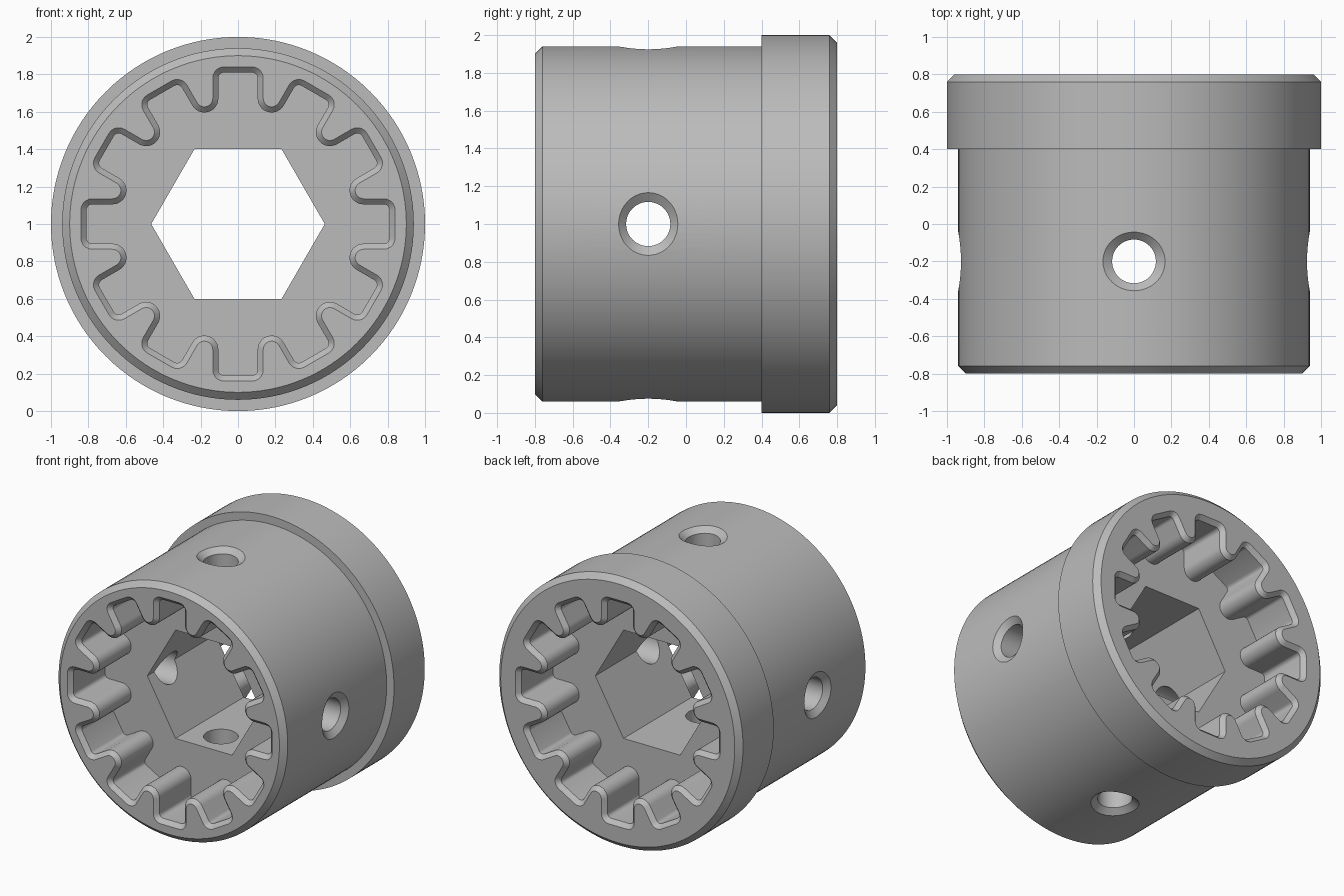
import bpy, bmesh, math
from mathutils import Vector

cube = bpy.data.objects.get("Cube")
if cube:
    bpy.data.objects.remove(cube, do_unlink=True)

AXIS_Z = 1.0      # height of the bore axis, which runs along y
BODY_R = 0.94
TEETH = 12

steel = bpy.data.materials.new("grey_steel")
steel.use_nodes = True
colour = (0.5, 0.5, 0.5, 1)
steel.diffuse_color = colour
steel.node_tree.nodes["Principled BSDF"].inputs["Base Color"].default_value = colour


def loft(name, rings):
    """Closed solid skinned over rings with equal point counts."""
    bm = bmesh.new()
    loops = [[bm.verts.new(p) for p in ring] for ring in rings]
    n = len(loops[0])
    for a, b in zip(loops, loops[1:]):
        for i in range(n):
            j = (i + 1) % n
            bm.faces.new((a[i], a[j], b[j], b[i]))
    bm.faces.new(loops[0])
    bm.faces.new(loops[-1])
    bmesh.ops.recalc_face_normals(bm, faces=bm.faces)
    mesh = bpy.data.meshes.new(name)
    bm.to_mesh(mesh)
    bm.free()
    obj = bpy.data.objects.new(name, mesh)
    bpy.context.collection.objects.link(obj)
    mesh.materials.append(steel)
    return obj


def circle(r, y, n):
    return [Vector((r * math.sin(math.tau * i / n), y, AXIS_Z + r * math.cos(math.tau * i / n)))
            for i in range(n)]


def spline_ring(offset, y):
    """Toothed outline: square grooves with filleted corners, round tooth tips."""
    half = math.pi / TEETH
    c = 0.695
    # centre u, centre r, radius, start and end angle, steps
    arcs = [(-0.075, 0.78, 0.03 + offset, 180, 90, 5),
            (0.075, 0.78, 0.03 + offset, 90, 0, 5),
            (c * math.sin(half), c * math.cos(half), 0.075 - offset, 180, 330, 12)]
    pts = []
    for k in range(TEETH):
        turn = 2 * half * k
        for u, r, rad, start, end, steps in arcs:
            for s in range(steps + 1):
                a = math.radians(start + (end - start) * s / steps)
                pu, pr = u + rad * math.cos(a), r + rad * math.sin(a)
                pts.append(Vector((pu * math.cos(turn) + pr * math.sin(turn), y,
                                   AXIS_Z + pr * math.cos(turn) - pu * math.sin(turn))))
    return pts


def hole_ring(turn, r, stretch, depth, n=48):
    """Ring around a radial hole; depth is measured from the curved outer wall."""
    pts = []
    for i in range(n):
        a = math.tau * i / n
        u, y = r * stretch * math.cos(a), -0.2 + r * math.sin(a)
        h = 0.2 if depth is None else math.sqrt(BODY_R ** 2 - u ** 2) + depth
        pts.append(Vector((u * math.cos(turn) + h * math.sin(turn), y,
                           AXIS_Z + h * math.cos(turn) - u * math.sin(turn))))
    return pts


# Outer sleeve with chamfered ends and a raised collar at the back
profile = [(0.90, -0.8), (BODY_R, -0.76), (BODY_R, 0.4), (1.0, 0.4), (1.0, 0.76), (0.96, 0.8)]
sleeve = loft("splined_sleeve", [circle(r, y, 128) for r, y in profile])

# Toothed sockets with chamfered mouths at both ends
cutters = []
for name, side in (("front_socket", -1), ("back_socket", 1)):
    cutters.append(loft(name, [spline_ring(o, side * y)
                               for o, y in ((0.05, 0.82), (0, 0.77), (0, 0.4))]))

# Hexagonal bore, flat at top and bottom
hexagon = [Vector((0.464 * math.cos(i * math.pi / 3), 0, AXIS_Z + 0.464 * math.sin(i * math.pi / 3)))
           for i in range(6)]
cutters.append(loft("hex_bore", [[p + Vector((0, y, 0)) for p in hexagon] for y in (-0.5, 0.5)]))

# Four countersunk radial holes
for k in range(4):
    turn = k * math.pi / 2
    cutters.append(loft("radial_hole", [hole_ring(turn, 0.117, 1, None),
                                        hole_ring(turn, 0.117, 1, -0.04),
                                        hole_ring(turn, 0.197, 1.08, 0.04)]))

# Cut everything out of the sleeve
for cutter in cutters:
    cutter.hide_render = True
    mod = sleeve.modifiers.new(cutter.name, 'BOOLEAN')
    mod.operation = 'DIFFERENCE'
    mod.solver = 'EXACT'
    mod.object = cutter
bpy.context.view_layer.update()
evaluated = sleeve.evaluated_get(bpy.context.evaluated_depsgraph_get())
result = bpy.data.meshes.new_from_object(evaluated)
sleeve.modifiers.clear()
sleeve.data = result
for cutter in cutters:
    bpy.data.objects.remove(cutter, do_unlink=True)

bpy.ops.object.select_all(action='DESELECT')
sleeve.select_set(True)
bpy.context.view_layer.objects.active = sleeve
bpy.ops.object.shade_smooth_by_angle(angle=math.radians(30))
